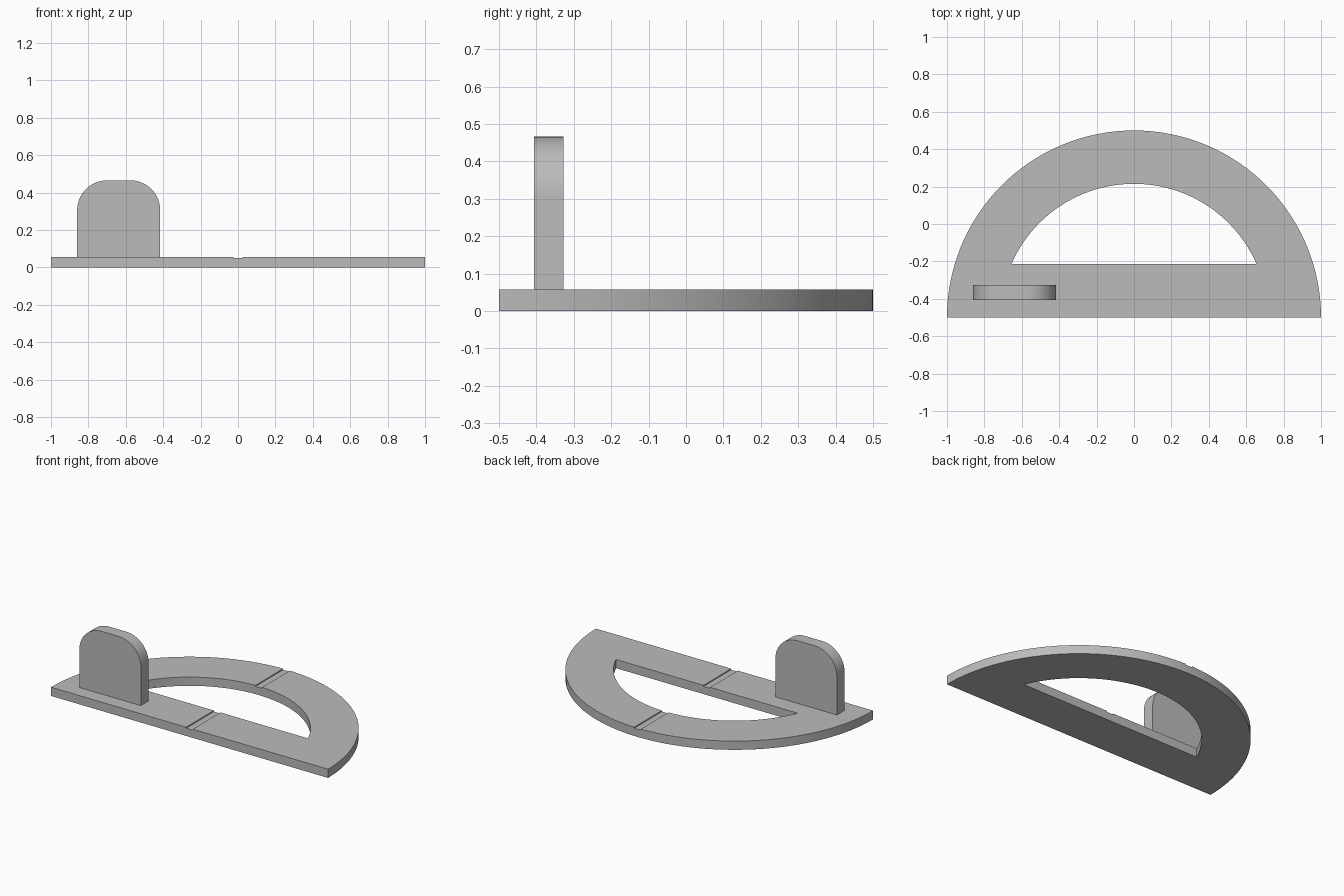
import bpy
import bmesh
from math import asin, cos, sin, pi, radians
from mathutils import Vector

if "Cube" in bpy.data.objects:
    bpy.data.objects.remove(bpy.data.objects["Cube"])

THICK = 0.057
CENTRE_Y = -0.5

grey = bpy.data.materials.new("plain_grey")
grey.use_nodes = True
grey.diffuse_color = (0.5, 0.5, 0.5, 1)
grey.node_tree.nodes["Principled BSDF"].inputs["Base Color"].default_value = (0.5, 0.5, 0.5, 1)


def arc(cx, cy, radius, start, end, steps):
    angles = [start + (end - start) * i / steps for i in range(steps + 1)]
    return [(cx + radius * cos(a), cy + radius * sin(a)) for a in angles]


def prism(name, outline, place, direction):
    """Extrude a closed 2D outline along a direction."""
    bm = bmesh.new()
    face = bm.faces.new([bm.verts.new(place(u, v)) for u, v in outline])
    extruded = bmesh.ops.extrude_face_region(bm, geom=[face], use_keep_orig=True)
    moved = [g for g in extruded["geom"] if isinstance(g, bmesh.types.BMVert)]
    bmesh.ops.translate(bm, verts=moved, vec=Vector(direction))
    bmesh.ops.recalc_face_normals(bm, faces=bm.faces)
    mesh = bpy.data.meshes.new(name)
    bm.to_mesh(mesh)
    bm.free()
    mesh.materials.append(grey)
    obj = bpy.data.objects.new(name, mesh)
    bpy.context.collection.objects.link(obj)
    return obj


def select_only(obj):
    bpy.ops.object.select_all(action="DESELECT")
    obj.select_set(True)
    bpy.context.view_layer.objects.active = obj


def cut(target, cutter):
    mod = target.modifiers.new("cut", "BOOLEAN")
    mod.operation = "DIFFERENCE"
    mod.solver = "EXACT"
    mod.object = cutter
    select_only(target)
    bpy.ops.object.modifier_apply(modifier=mod.name)
    bpy.data.objects.remove(cutter)


def finish(obj):
    select_only(obj)
    bpy.ops.object.shade_smooth_by_angle(angle=radians(30))


# Half-disc base plate
plate = prism("base_plate", arc(0, CENTRE_Y, 1, 0, pi, 64),
              lambda u, v: (u, v, 0), (0, 0, THICK))

# Window: segment of a smaller concentric circle above a straight bar
inner, bar = 0.715, 0.285
low = asin(bar / inner)
window = prism("window_cutter", arc(0, CENTRE_Y, inner, low, pi - low, 48),
               lambda u, v: (u, v, -0.1), (0, 0, 0.3))
cut(plate, window)

# Shallow groove across the middle of the top
half, floor = 0.024, THICK - 0.007
groove = prism("groove_cutter",
               [(-half, floor), (half, floor), (half, 0.1), (-half, 0.1)],
               lambda u, v: (u, -0.7, v), (0, 1.4, 0))
cut(plate, groove)
finish(plate)

# Upright tab with rounded top corners
left, right, top, r = -0.86, -0.416, 0.466, 0.16
tab_outline = [(left, THICK), (right, THICK)]
tab_outline += arc(right - r, top - r, r, 0, pi / 2, 14)
tab_outline += arc(left + r, top - r, r, pi / 2, pi, 14)
tab = prism("upright_tab", tab_outline, lambda u, v: (u, -0.407, v), (0, 0.08, 0))
finish(tab)
